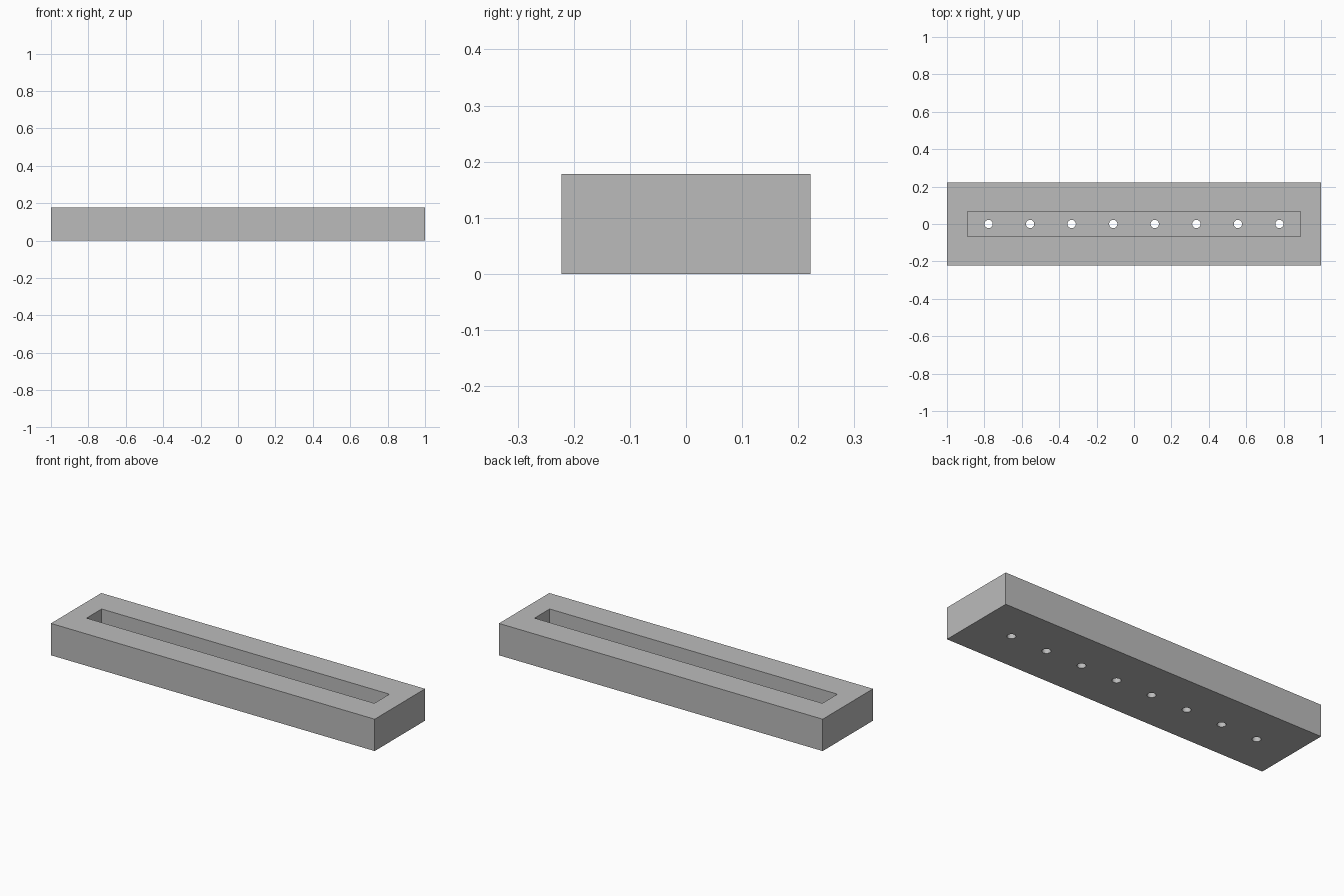
import bpy
import math

old = bpy.data.objects.get("Cube")
if old:
    bpy.data.objects.remove(old, do_unlink=True)

# Overall sizes
UNIT = 2 / 90
LENGTH, WIDTH, HEIGHT = 90 * UNIT, 20 * UNIT, 8 * UNIT
SLOT_LENGTH, SLOT_WIDTH, FLOOR = 80 * UNIT, 6 * UNIT, 2 * UNIT
HOLES, SPACING, RADIUS = 8, 10 * UNIT, UNIT

grey = bpy.data.materials.new("plain grey")
grey.use_nodes = True
colour = (0.5, 0.5, 0.5, 1)
grey.diffuse_color = colour
grey.node_tree.nodes["Principled BSDF"].inputs["Base Color"].default_value = colour


def box(name, size, bottom):
    bpy.ops.mesh.primitive_cube_add(size=1, location=(0, 0, bottom + size[2] / 2))
    obj = bpy.context.object
    obj.name = name
    obj.scale = size
    bpy.ops.object.transform_apply(location=True, rotation=False, scale=True)
    obj.data.materials.append(grey)
    return obj


def cut(target, cutter):
    mod = target.modifiers.new("cut", "BOOLEAN")
    mod.operation = "DIFFERENCE"
    mod.solver = "EXACT"
    mod.object = cutter
    bpy.context.view_layer.objects.active = target
    bpy.ops.object.modifier_apply(modifier=mod.name)
    bpy.data.objects.remove(cutter, do_unlink=True)


# Solid bar with a long open slot in the top
tray = box("slotted_bar", (LENGTH, WIDTH, HEIGHT), 0)
cut(tray, box("slot_cutter", (SLOT_LENGTH, SLOT_WIDTH, HEIGHT), FLOOR))

# Row of drain holes through the slot floor
for i in range(HOLES):
    x = (i - (HOLES - 1) / 2) * SPACING
    bpy.ops.mesh.primitive_cylinder_add(vertices=32, radius=RADIUS, depth=FLOOR * 3, location=(x, 0, FLOOR / 2))
    drill = bpy.context.object
    drill.data.materials.append(grey)
    cut(tray, drill)

# Round hole walls, crisp box edges
bpy.ops.object.select_all(action="DESELECT")
tray.select_set(True)
bpy.context.view_layer.objects.active = tray
bpy.ops.object.shade_smooth_by_angle(angle=math.radians(30))
